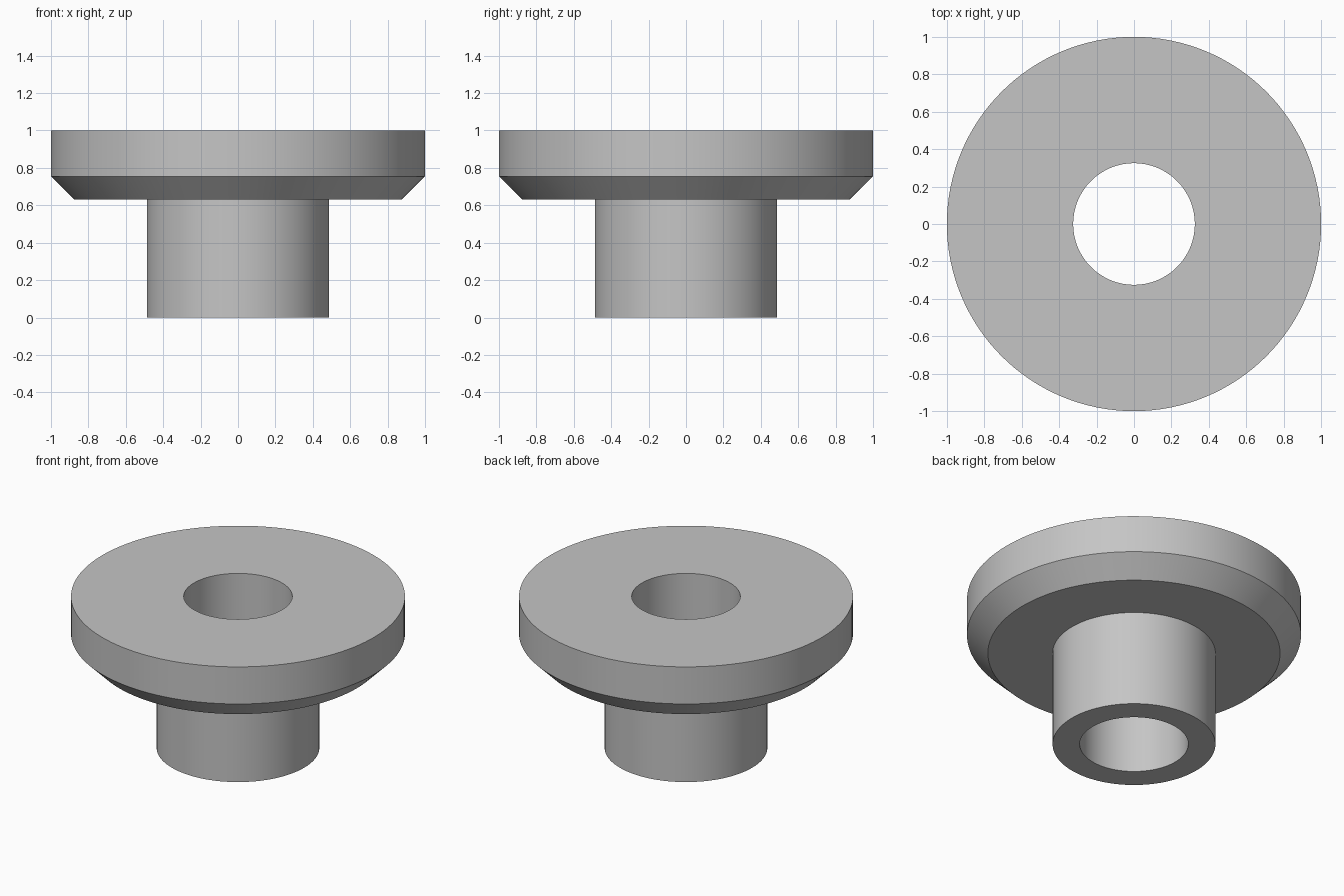
import bpy
import bmesh
import math

cube = bpy.data.objects.get("Cube")
if cube:
    bpy.data.objects.remove(cube, do_unlink=True)

SEGMENTS = 128

# Single plain grey finish
grey = bpy.data.materials.new("light_grey")
grey.use_nodes = True
color = (0.56, 0.56, 0.56, 1.0)
grey.diffuse_color = color
grey.node_tree.nodes["Principled BSDF"].inputs["Base Color"].default_value = color


def lathe(name, profile):
    """Revolve a closed (radius, height) profile around the z axis."""
    bm = bmesh.new()
    verts = [bm.verts.new((r, 0, z)) for r, z in profile]
    edges = [bm.edges.new((v, verts[(i + 1) % len(verts)])) for i, v in enumerate(verts)]
    bmesh.ops.spin(bm, geom=verts + edges, cent=(0, 0, 0), axis=(0, 0, 1),
                   angle=math.tau, steps=SEGMENTS, use_merge=True)
    bmesh.ops.remove_doubles(bm, verts=bm.verts, dist=0.0001)
    bmesh.ops.recalc_face_normals(bm, faces=bm.faces)
    mesh = bpy.data.meshes.new(name)
    bm.to_mesh(mesh)
    bm.free()
    mesh.materials.append(grey)
    obj = bpy.data.objects.new(name, mesh)
    bpy.context.collection.objects.link(obj)
    bpy.ops.object.select_all(action="DESELECT")
    obj.select_set(True)
    bpy.context.view_layer.objects.active = obj
    bpy.ops.object.shade_smooth_by_angle(angle=math.radians(30))
    return obj


# Turned bushing: bored sleeve, chamfered flange, flat top
bore, sleeve, chamfer, rim = 0.325, 0.4875, 0.875, 1.0
flange_base, rim_base, top = 0.63, 0.755, 1.0
lathe("flanged_bushing", [
    (bore, 0), (sleeve, 0), (sleeve, flange_base), (chamfer, flange_base),
    (rim, rim_base), (rim, top), (bore, top),
])
